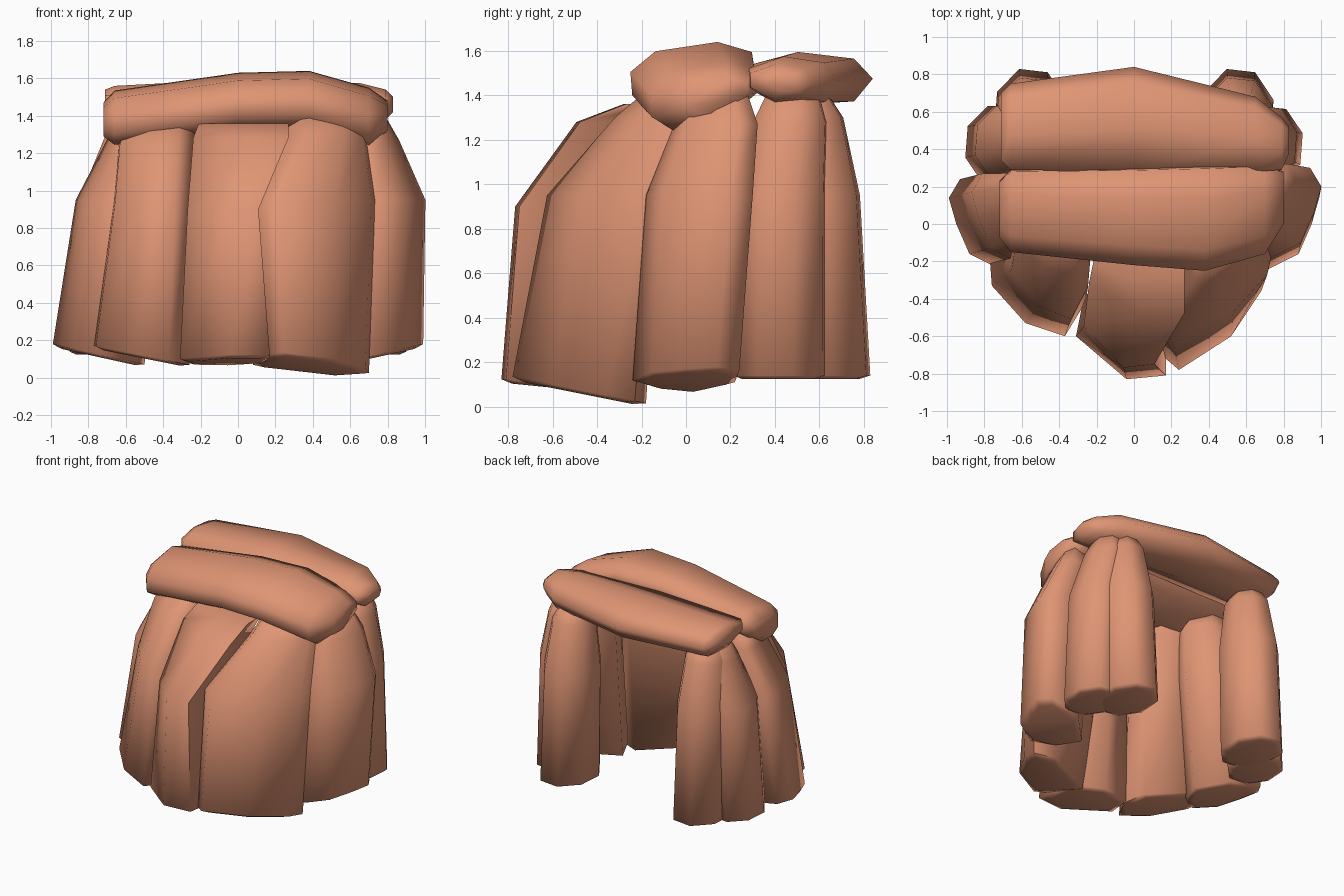
import bpy, bmesh, math

old = bpy.data.objects.get("Cube")
if old:
    bpy.data.objects.remove(old, do_unlink=True)

clay = bpy.data.materials.new("terracotta stone")
clay.use_nodes = True
colour = (0.74, 0.3, 0.175, 1)
clay.diffuse_color = colour
clay.node_tree.nodes["Principled BSDF"].inputs["Base Color"].default_value = colour


def loft(name, rings):
    """Skin a closed stone through rings that share a vertex count."""
    bm = bmesh.new()
    loops = [[bm.verts.new(p) for p in ring] for ring in rings]
    for low, high in zip(loops, loops[1:]):
        for i in range(len(low)):
            j = (i + 1) % len(low)
            bm.faces.new((low[i], low[j], high[j], high[i]))
    bm.faces.new(loops[0])
    bm.faces.new(loops[-1])
    bmesh.ops.recalc_face_normals(bm, faces=bm.faces)
    mesh = bpy.data.meshes.new(name)
    bm.to_mesh(mesh)
    bm.free()
    mesh.materials.append(clay)
    obj = bpy.data.objects.new(name, mesh)
    bpy.context.collection.objects.link(obj)
    bpy.ops.object.select_all(action="DESELECT")
    obj.select_set(True)
    bpy.context.view_layer.objects.active = obj
    bpy.ops.object.shade_smooth_by_angle(angle=math.radians(80))


def standing_stone(name, outline, base, tilt, levels):
    """Raise a footprint; each level is z, scale x, scale y, shift x, shift y."""
    xs, ys = zip(*outline)
    cx, cy = (min(xs) + max(xs)) / 2, (min(ys) + max(ys)) / 2
    rings = []
    # Slightly rounded underside, then the tilted foot
    for scale, drop in ((.8, .015), (1, 0)):
        rings.append([(cx + scale * (x - cx), cy + scale * (y - cy),
                       base - drop + scale * (tilt[0] * (x - cx) + tilt[1] * (y - cy)))
                      for x, y in outline])
    for z, sx, sy, dx, dy in levels:
        rings.append([(cx + dx + (x - cx) * sx, cy + dy + (y - cy) * sy, z)
                      for x, y in outline])
    loft(name, rings)


def oval(cx, cy, rx, ry, sides=8, turn=0.3):
    angles = [turn + i * math.tau / sides for i in range(sides)]
    return [(cx + rx * math.cos(a), cy + ry * math.sin(a)) for a in angles]


def capstone(name, profile, stations):
    """Run a profile along x; each station is x, centre y, centre z, half sizes."""
    loft(name, [[(x, cy + y * hy, cz + z * hz) for y, z in profile]
                for x, cy, cz, hy, hz in stations])


# Front standing stones, leaning inward
standing_stone(
    "front_middle_stone",
    [(-.31, -.6), (-.04, -.83), (.17, -.81), (.17, -.5), (-.05, -.36), (-.27, -.4)],
    .1, (0, -.1),
    [(.9, .79, .95, -.01, .05), (1.28, 1.06, .8, .085, .29), (1.36, 1, .5, .1, .43)])
standing_stone(
    "front_left_stone",
    [(.17, -.72), (.24, -.78), (.52, -.6), (.68, -.36), (.7, -.23), (.55, -.18), (.08, -.45)],
    .075, (0, -.2),
    [(.95, 1.15, .85, -.01, .11), (1.3, .68, .5, .08, .31), (1.39, .6, .35, .08, .37)])
standing_stone(
    "front_right_stone",
    [(-.77, -.2), (-.76, -.33), (-.58, -.53), (-.37, -.6), (-.26, -.42), (-.3, -.25), (-.6, -.1)],
    .12, (-.2, 0),
    [(.95, .82, .95, .06, .08), (1.25, .8, .65, .08, .24), (1.36, .7, .4, .1, .32)])

# Side standing stones, mirrored footprints with different leans
side = [(.72, -.24), (.88, -.16), (.95, 0), (.99, .14), (.93, .24), (.68, .22), (.5, .04), (.58, -.14)]
standing_stone(
    "side_left_stone", side, .125, (.22, 0),
    [(.95, 1, 1, .012, .06), (1.27, .72, .8, -.06, .13), (1.42, .45, .55, -.08, .14)])
standing_stone(
    "side_right_stone", [(-x, y) for x, y in side], .125, (-.22, 0),
    [(.95, .95, 1, .11, .03), (1.27, .7, .8, .215, .08), (1.4, .45, .5, .19, .1)])

# Rear standing stones: an upright pair on each side of the entrance
for label, sign, lean in (("left", 1, .16), ("right", -1, .3)):
    standing_stone("entrance_" + label + "_stone",
                   oval(sign * .555, .59, .2, .25), .14, (0, 0),
                   [(.95, .97, .93, 0, -.03), (1.3, .75, .7, 0, -.05), (1.41, .45, .4, 0, -.05)])
    standing_stone("inner_" + label + "_stone",
                   oval(sign * .73, .42, .18, .22), .14, (0, 0),
                   [(.95, .96, .96, -sign * lean * .15, .01),
                    (1.28, .75, .8, -sign * lean * .48, .05),
                    (1.41, .5, .55, -sign * lean * .55, .06)])

# Two capstones lying across the top
capstone(
    "front_capstone",
    [(-1, .1), (-.6, .72), (.4, 1), (.95, .7), (1, .1), (.6, -.4), (-.1, -1), (-.55, -1), (-.97, -.6)],
    [(-.72, .08, 1.38, .15, .09), (-.66, .07, 1.39, .22, .145), (0, .04, 1.48, .26, .15),
     (.38, .03, 1.49, .28, .15), (.7, .08, 1.395, .24, .155), (.8, .14, 1.4, .14, .08)])
capstone(
    "rear_capstone",
    [(-1, .5), (-.2, 1), (.7, .75), (1, 0), (.7, -.85), (-.3, -1), (-1, -.3)],
    [(-.71, .52, 1.48, .18, .06), (-.66, .52, 1.46, .23, .1), (0, .56, 1.475, .28, .12),
     (.65, .48, 1.465, .2, .11), (.79, .43, 1.46, .14, .08), (.83, .45, 1.46, .07, .04)])
